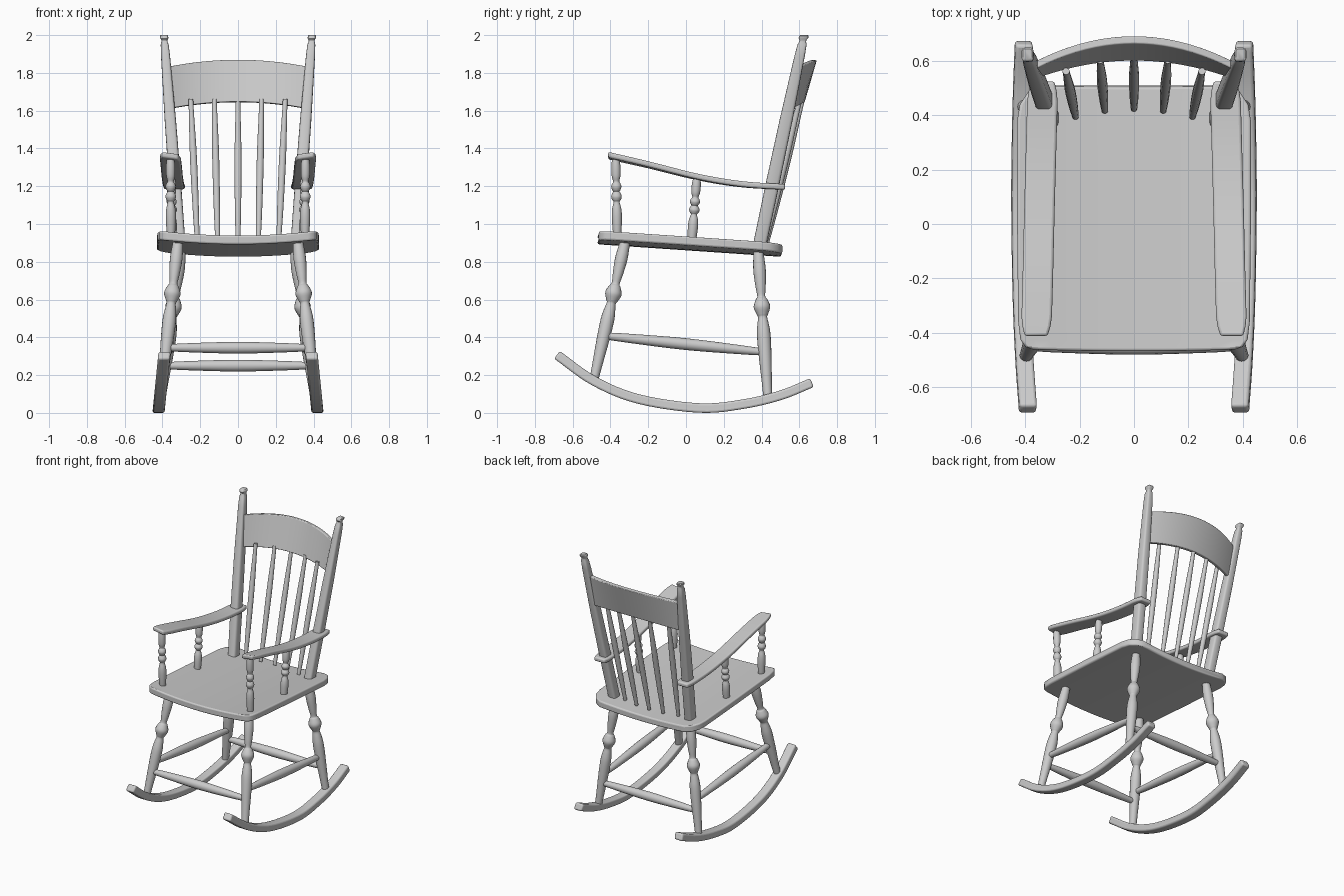
import bpy, bmesh, math
from mathutils import Vector

cube = bpy.data.objects.get("Cube")
if cube:
    bpy.data.objects.remove(cube, do_unlink=True)

wood = bpy.data.materials.new("pale_grey")
wood.use_nodes = True
GREY = (0.6, 0.6, 0.6, 1)
wood.diffuse_color = GREY
wood.node_tree.nodes["Principled BSDF"].inputs["Base Color"].default_value = GREY


def skin(name, rings, bevel=0.0, angle=50):
    """Join equal rings of points into a closed, capped skin."""
    bm = bmesh.new()
    loops = [[bm.verts.new(p) for p in ring] for ring in rings]
    n = len(loops[0])
    for a, b in zip(loops, loops[1:]):
        for i in range(n):
            j = (i + 1) % n
            bm.faces.new((a[i], a[j], b[j], b[i]))
    bm.faces.new(loops[0])
    bm.faces.new(loops[-1])
    bmesh.ops.recalc_face_normals(bm, faces=bm.faces)
    mesh = bpy.data.meshes.new(name)
    bm.to_mesh(mesh)
    bm.free()
    mesh.materials.append(wood)
    obj = bpy.data.objects.new(name, mesh)
    bpy.context.collection.objects.link(obj)
    if bevel:
        mod = obj.modifiers.new("rounded_edges", 'BEVEL')
        mod.width, mod.segments = bevel, 3
        mod.limit_method, mod.angle_limit = 'ANGLE', math.radians(angle)
    bpy.ops.object.select_all(action='DESELECT')
    obj.select_set(True)
    bpy.context.view_layer.objects.active = obj
    bpy.ops.object.shade_smooth_by_angle(angle=math.radians(40))
    return obj


def smooth(points, steps=6):
    """Catmull-Rom curve through the points."""
    pts = [Vector(p) for p in points]
    pts = [2 * pts[0] - pts[1]] + pts + [2 * pts[-1] - pts[-2]]
    out = []
    for a, b, c, d in zip(pts, pts[1:], pts[2:], pts[3:]):
        for k in range(steps):
            t = k / steps
            out.append(0.5 * (2 * b + (c - a) * t + (2 * a - 5 * b + 4 * c - d) * t * t
                              + (3 * b - a - 3 * c + d) * t ** 3))
    return out + [pts[-2]]


def turned(name, start, end, profile, sides=16):
    """Lathe a (fraction, radius) profile along a line."""
    start, end = Vector(start), Vector(end)
    axis = end - start
    u = axis.orthogonal().normalized()
    v = axis.normalized().cross(u)
    turn = [2 * math.pi * i / sides for i in range(sides)]
    return skin(name, [[start + axis * t + (u * math.cos(a) + v * math.sin(a)) * r
                        for a in turn] for t, r in smooth(profile, 4)])


def lerp(a, b, t):
    return a + (b - a) * t


# Turned profiles, from top to bottom
LEG = [(0, .024), (.06, .029), (.15, .033), (.25, .027), (.315, .021), (.335, .03), (.385, .044),
       (.435, .03), (.455, .024), (.5, .03), (.57, .036), (.7, .034), (.88, .027), (1, .023)]
ARM_POST = [(0, .018), (.12, .024), (.24, .023), (.31, .016), (.335, .022), (.375, .027),
            (.415, .022), (.435, .017), (.455, .022), (.5, .028), (.545, .022), (.57, .016),
            (.65, .024), (.75, .027), (.9, .024), (1, .02)]
RUNG = [(0, .018), (.15, .024), (.5, .031), (.85, .024), (1, .018)]
SPINDLE = [(0, .012), (.25, .017), (.6, .019), (.9, .014), (1, .013)]


# Saddle seat: sideways dip, tilted back
def seat_top(x, y):
    return .932 - .068 * y + .027 * (min(abs(x) / .43, 1) ** 2 - 1) + .003


outline = [(-.462, .37), (-.452, .4), (-.425, .418), (-.36, .426), (0, .43),
           (.38, .43), (.44, .42), (.485, .39), (.51, .34)]
rows = []
for y, w in outline:
    xs = [w * (i / 8 - 1) for i in range(17)]
    top = [(x, y - .006 * (1 - (x / w) ** 2), seat_top(x, y)) for x in xs]
    rows.append(top + [(x, b, z - .047) for x, b, z in reversed(top)])
skin("seat", rows, bevel=.012)

# Crest rail: bowed and leaning plank with an arched top
crest = []
for i in range(21):
    x = lerp(-.36, .36, i / 20)
    bow = 1 - (x / .36) ** 2
    low, high = 1.612 + .035 * bow, 1.835 + .035 * bow
    front_low, front_high = .535 + .065 * bow, .572 + .092 * bow
    crest.append([(x, front_low, low), (x, front_low + .028, low - .003),
                  (x, front_high + .028, high - .004), (x, front_high, high)])
skin("crest_rail", crest, bevel=.005)

# Back spindles
for i in range(-2, 3):
    k = i / 2
    turned(f"back_spindle_{i + 3}", (.215 * k, .425 - .03 * k * k, .89),
           (.25 * k, .617 - .055 * k * k, 1.66), SPINDLE, 12)

# Cross rungs
turned("front_rung", (-.37, -.45, .345), (.37, -.45, .345), RUNG)
turned("back_rung", (-.385, .422, .25), (.385, .422, .25), RUNG)

for side, s in (("left", 1), ("right", -1)):
    # Legs and side rung
    turned(f"{side}_front_leg", (.315 * s, -.318, .925), (.4 * s, -.49, .165), LEG)
    turned(f"{side}_back_leg", (.3 * s, .382, .87), (.408 * s, .434, .07), LEG)
    turned(f"{side}_side_rung", (.375 * s, -.43, .408), (.367 * s, .41, .322), RUNG)

    # Rocker: bar swept along a curve, leaning outward at the bottom
    path = smooth([(-.683, .307), (-.485, .168), (-.25, .073), (.07, .026),
                   (.3, .046), (.5, .093), (.667, .16)])
    rings = []
    for i, p in enumerate(path):
        d = (path[min(i + 1, len(path) - 1)] - path[max(i - 1, 0)]).normalized()
        normal = Vector((-d.y, d.x))
        ring = []
        for a, b in ((-1, -1), (1, -1), (1, 1), (-1, 1)):
            y, z = p + normal * .025 * b
            ring.append((s * (.421 - .1 * z + .032 * a), y, z))
        rings.append(ring)
    skin(f"{side}_rocker", rings, bevel=.011)

    # Back post: rounded square section, necked below a small cap
    rings = []
    for t, r in [(0, .031), (.3, .032), (.6, .03), (.9, .024), (.955, .021), (.968, .016),
                 (.977, .016), (.985, .022), (.995, .022), (1, .017)]:
        c = Vector((lerp(.308, .392, t) * s, lerp(.388, .625, t), lerp(.88, 2, t)))
        ring = []
        for i in range(20):
            a = 2 * math.pi * i / 20
            ca, sa = math.cos(a), math.sin(a)
            ring.append(c + Vector((math.copysign(abs(ca) ** .5, ca) * r,
                                    math.copysign(abs(sa) ** .5, sa) * r * 1.15, 0)))
        rings.append(ring)
    skin(f"{side}_back_post", rings)

    # Armrest: flat board curving down to the back post
    centre = smooth([(-.412, 1.362), (-.19, 1.311), (.07, 1.247), (.3, 1.21), (.525, 1.196)])
    rings = []
    for i, (y, z) in enumerate(centre):
        t = i / (len(centre) - 1)
        mid = lerp(.36, .335, t)
        half = .056 - .014 * max(0, abs(2 * t - 1) - .88) / .12
        rings.append([(s * (mid + half * a), y, z + .015 * b + .006 * a * (1 - t))
                      for a, b in ((-1, -1), (1, -1), (1, 1), (-1, 1))])
    skin(f"{side}_armrest", rings, bevel=.01)

    # Arm supports
    turned(f"{side}_front_arm_post", (.357 * s, -.372, 1.355), (.355 * s, -.364, .935), ARM_POST)
    turned(f"{side}_back_arm_post", (.352 * s, .058, 1.25), (.35 * s, .03, .9), ARM_POST)
